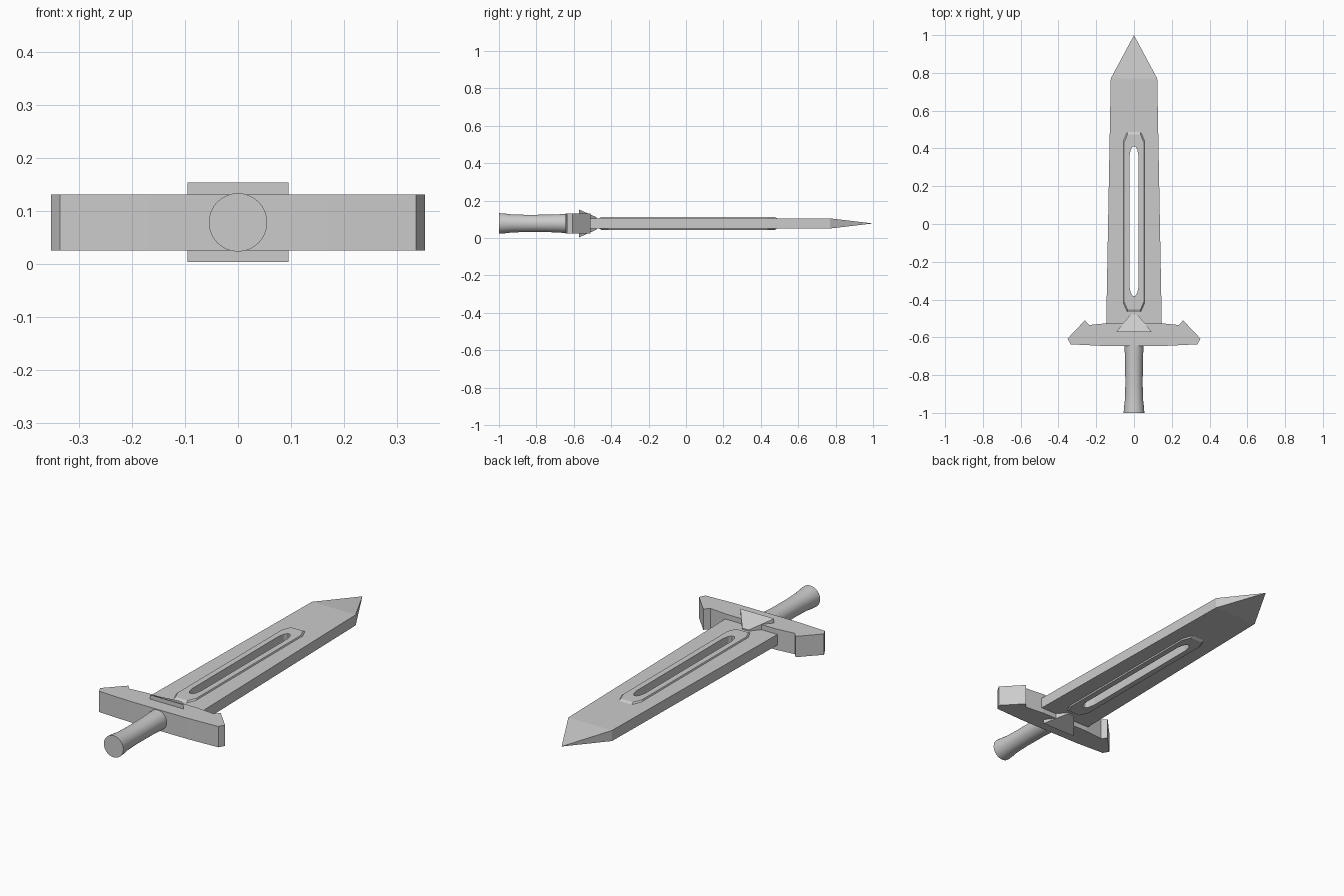
import bpy, bmesh, math
from mathutils import Matrix

if "Cube" in bpy.data.objects:
    bpy.data.objects.remove(bpy.data.objects["Cube"])

MID = 0.078  # height of the sword's middle plane

steel = bpy.data.materials.new("plain grey")
steel.use_nodes = True
GREY = (0.6, 0.6, 0.6, 1)
steel.diffuse_color = GREY
steel.node_tree.nodes["Principled BSDF"].inputs["Base Color"].default_value = GREY


def finish(name, bm):
    bmesh.ops.recalc_face_normals(bm, faces=bm.faces)
    mesh = bpy.data.meshes.new(name)
    bm.to_mesh(mesh)
    bm.free()
    mesh.materials.append(steel)
    obj = bpy.data.objects.new(name, mesh)
    bpy.context.collection.objects.link(obj)
    return obj


def mirrored(half):
    """Close a right-hand outline by mirroring it across x = 0."""
    return half + [(-x, y) for x, y in reversed(half) if x > 0]


def prism(name, outline, half_height):
    """Flat plate, symmetric about the middle plane."""
    bm = bmesh.new()
    base = bm.faces.new([bm.verts.new((x, y, MID - half_height)) for x, y in outline])
    top = bmesh.ops.extrude_face_region(bm, geom=[base])["geom"]
    verts = [v for v in top if isinstance(v, bmesh.types.BMVert)]
    bmesh.ops.translate(bm, verts=verts, vec=(0, 0, 2 * half_height))
    return finish(name, bm)


def cut(obj, cutter):
    mod = obj.modifiers.new("slot", 'BOOLEAN')
    mod.operation = 'DIFFERENCE'
    mod.solver = 'EXACT'
    mod.object = cutter
    bpy.context.view_layer.objects.active = obj
    bpy.ops.object.modifier_apply(modifier=mod.name)


# Blade with a point that tapers in width and thickness
bm = bmesh.new()
tip = bm.verts.new((0, 1, MID))
rings = []
for y, w in ((-0.58, 0.148), (0.77, 0.123)):
    rings.append([bm.verts.new((x, y, MID + z)) for x, z in
                  ((-w, -0.027), (w, -0.027), (w, 0.027), (-w, 0.027))])
bm.faces.new(rings[0])
for i in range(4):
    j = (i + 1) % 4
    bm.faces.new((rings[0][i], rings[0][j], rings[1][j], rings[1][i]))
    bm.faces.new((rings[1][i], rings[1][j], tip))
blade = finish("blade", bm)

# Raised rim around the slot, with sloped edges
rim = prism("slot_rim", mirrored([(0.036, -0.465), (0.056, -0.42),
                                  (0.056, 0.44), (0.036, 0.487)]), 0.027)
rim_bm = bmesh.new()
rim_bm.from_mesh(rim.data)
for side in (1, -1):
    cap = [f for f in rim_bm.faces if f.normal.z * side > 0.9]
    grown = bmesh.ops.extrude_face_region(rim_bm, geom=cap)["geom"]
    verts = [v for v in grown if isinstance(v, bmesh.types.BMVert)]
    for v in verts:
        v.co.x *= 0.95
        v.co.y *= 0.975
        v.co.z += side * 0.007
    bmesh.ops.delete(rim_bm, geom=cap, context='FACES_ONLY')
bmesh.ops.recalc_face_normals(rim_bm, faces=rim_bm.faces)
rim_bm.to_mesh(rim.data)
rim_bm.free()

# Slot through blade and rim
slot = prism("slot_cutter", mirrored([(0.007, -0.38), (0.017, -0.365), (0.024, -0.33),
                                      (0.024, 0.36), (0.017, 0.395), (0.007, 0.41)]), 0.1)
slot.hide_render = True
for part in (blade, rim):
    cut(part, slot)
bpy.data.objects.remove(slot)

# Crossguard with barbed ends
prism("crossguard", mirrored([(0.17, -0.645), (0.335, -0.637), (0.352, -0.607),
                              (0.26, -0.51), (0.238, -0.535), (0.14, -0.525)]), 0.053)

# Wedge over the middle of the guard, thinning toward the blade
bm = bmesh.new()
back = [bm.verts.new((x, -0.573, MID + z)) for x, z in
        ((-0.095, -0.075), (0.095, -0.075), (0.095, 0.075), (-0.095, 0.075))]
front = [bm.verts.new((x, -0.478, MID + z)) for x, z in
         ((-0.018, -0.033), (0.018, -0.033), (0.018, 0.033), (-0.018, 0.033))]
bm.faces.new(back)
bm.faces.new(front)
for i in range(4):
    j = (i + 1) % 4
    bm.faces.new((back[i], back[j], front[j], front[i]))
finish("guard_wedge", bm)

# Turned handle, flared at both ends
bm = bmesh.new()
SIDES = 32
rings = []
for y, r in ((-1, 0.055), (-0.97, 0.053), (-0.93, 0.048), (-0.85, 0.046),
             (-0.72, 0.047), (-0.66, 0.05), (-0.62, 0.051)):
    rings.append([bm.verts.new((r * math.cos(a), y, MID + r * math.sin(a)))
                  for a in (math.tau * k / SIDES for k in range(SIDES))])
for a, b in zip(rings, rings[1:]):
    for i in range(SIDES):
        j = (i + 1) % SIDES
        bm.faces.new((a[i], a[j], b[j], b[i]))
bm.faces.new(rings[0])
bm.faces.new(rings[-1])
handle = finish("handle", bm)
bpy.ops.object.select_all(action='DESELECT')
handle.select_set(True)
bpy.context.view_layer.objects.active = handle
bpy.ops.object.shade_smooth_by_angle(angle=math.radians(35))
